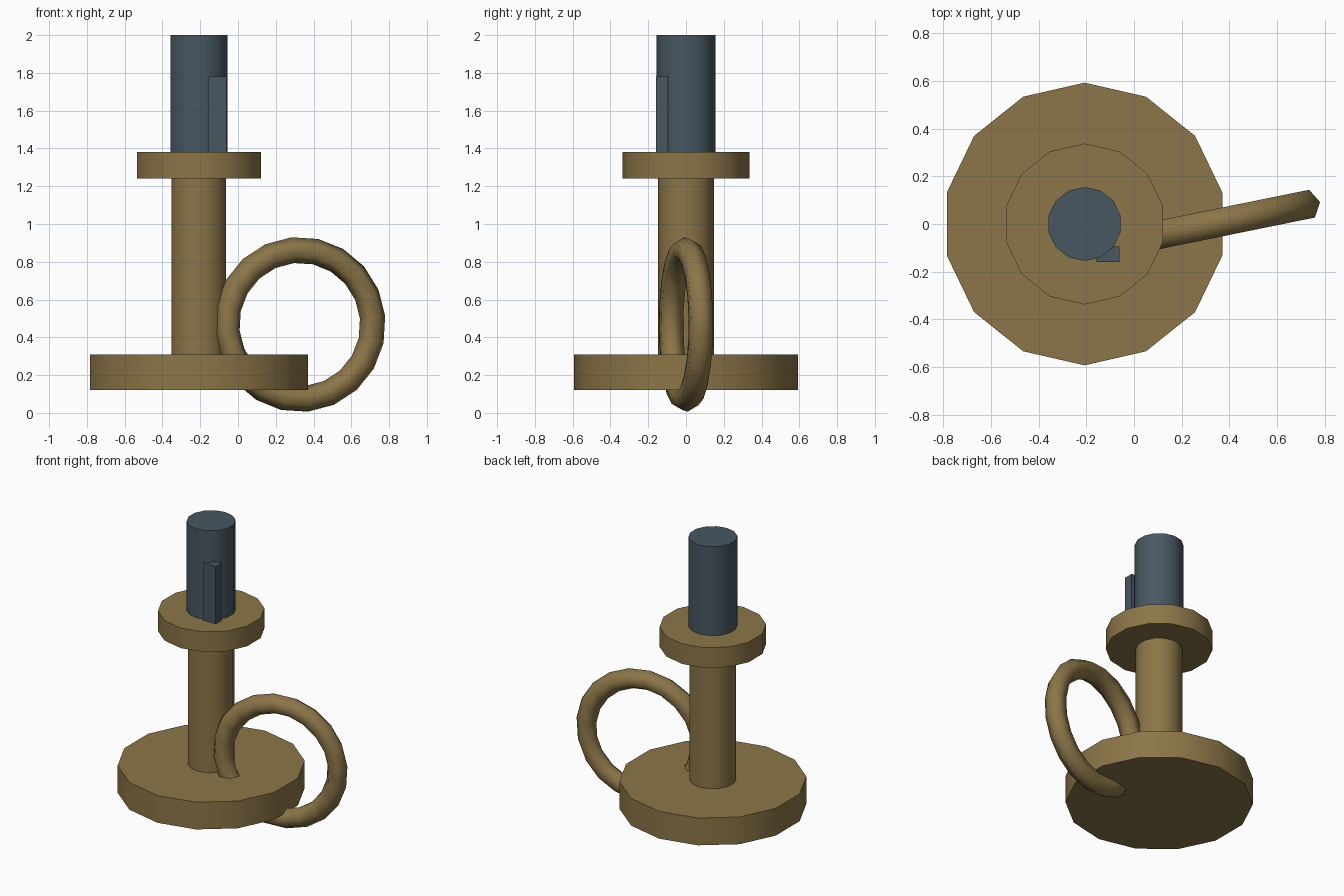
import bpy
from math import radians
from mathutils import Matrix

if "Cube" in bpy.data.objects:
    bpy.data.objects.remove(bpy.data.objects["Cube"])

AXIS_X = -0.207   # vertical axis of the candlestick


def material(name, color):
    m = bpy.data.materials.new(name)
    m.diffuse_color = (*color, 1)
    m.use_nodes = True
    m.node_tree.nodes["Principled BSDF"].inputs["Base Color"].default_value = m.diffuse_color
    return m


brass = material("brass", (0.26, 0.18, 0.065))
wax = material("wax", (0.064, 0.095, 0.12))


def finish(name, mat):
    ob = bpy.context.object
    ob.name = name
    ob.data.materials.append(mat)
    return ob


def disc(name, radius, z0, z1, mat):
    bpy.ops.mesh.primitive_cylinder_add(
        vertices=14, radius=radius, depth=z1 - z0,
        location=(AXIS_X, 0, (z0 + z1) / 2))
    bpy.ops.object.shade_smooth_by_angle(angle=radians(30))
    return finish(name, mat)


# Candlestick body and candle
disc("base_plate", 0.592, 0.12, 0.31, brass)
disc("stem", 0.148, 0.31, 1.24, brass)
disc("drip_tray", 0.337, 1.24, 1.38, brass)
disc("candle", 0.155, 1.38, 2.0, wax)

# Wax drip on the front of the candle
bpy.ops.mesh.primitive_cube_add(size=1, location=(-0.109, -0.127, 1.58))
drip = finish("wax_drip", wax)
drip.scale = (0.098, 0.066, 0.40)

# Upright finger ring, turned slightly about the vertical
bpy.ops.mesh.primitive_torus_add(major_segments=20, minor_segments=6,
                                 major_radius=0.395, minor_radius=0.0685)
ring = finish("handle_ring", brass)
ring.matrix_world = (Matrix.Translation((0.327, 0, 0.468))
                     @ Matrix.Rotation(radians(11.5), 4, 'Z')
                     @ Matrix.Rotation(radians(90), 4, 'X')
                     @ Matrix.Rotation(radians(5.5), 4, 'Z'))
bpy.ops.object.shade_smooth()
